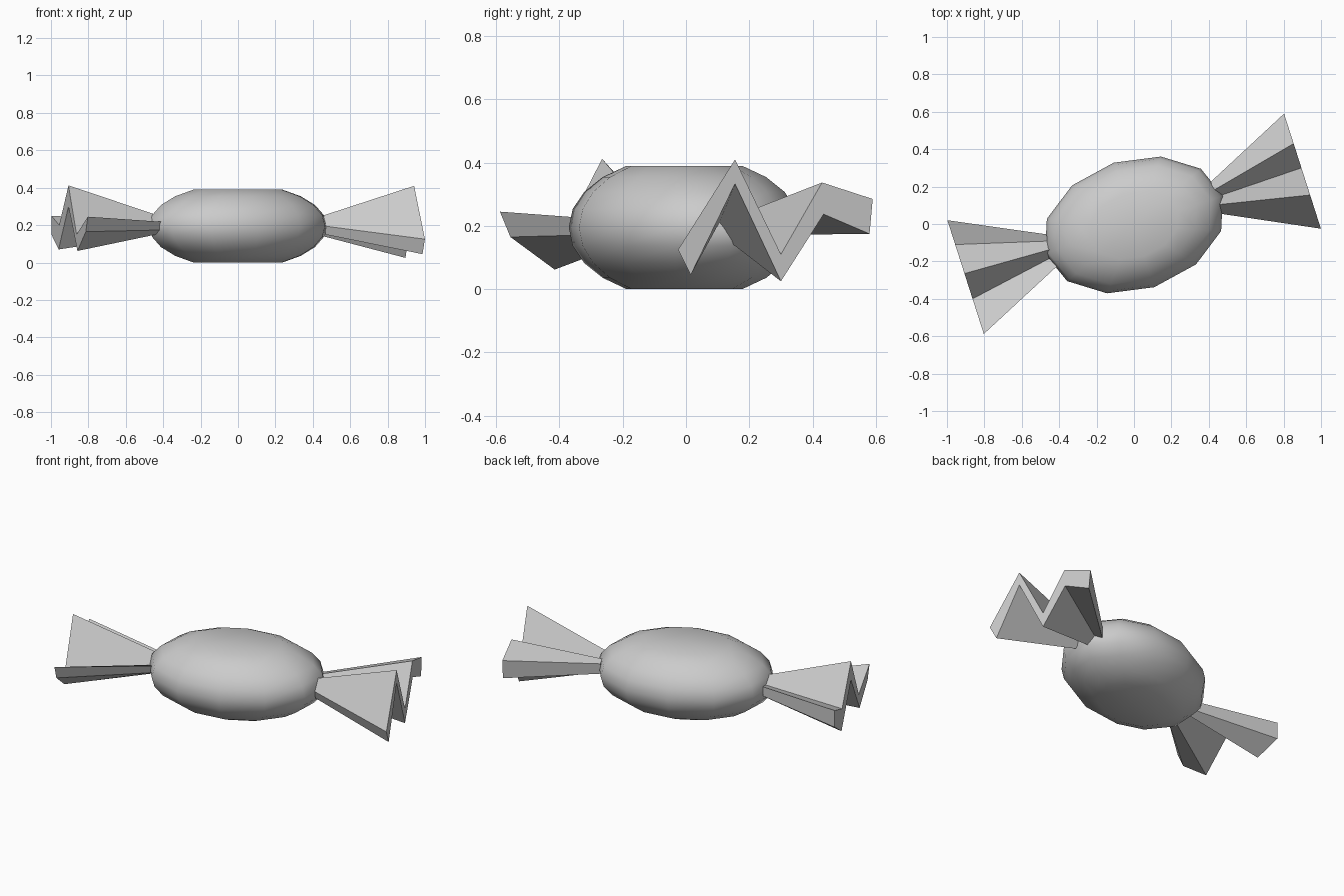
import bpy, bmesh
from math import sin, cos, pi, radians

cube = bpy.data.objects.get("Cube")
if cube:
    bpy.data.objects.remove(cube)

grey = bpy.data.materials.new("wrapper grey")
grey.use_nodes = True
COLOUR = (0.6, 0.6, 0.6, 1)
grey.diffuse_color = COLOUR
grey.node_tree.nodes["Principled BSDF"].inputs["Base Color"].default_value = COLOUR


def finish(name, bm, angle):
    bmesh.ops.recalc_face_normals(bm, faces=bm.faces)
    mesh = bpy.data.meshes.new(name)
    bm.to_mesh(mesh)
    bm.free()
    obj = bpy.data.objects.new(name, mesh)
    mesh.materials.append(grey)
    bpy.context.collection.objects.link(obj)
    bpy.ops.object.select_all(action="DESELECT")
    obj.select_set(True)
    bpy.context.view_layer.objects.active = obj
    bpy.ops.object.shade_smooth_by_angle(angle=radians(angle))
    return obj


def bridge(bm, loops):
    # Quads between successive closed loops, with both ends capped
    n = len(loops[0])
    for a, b in zip(loops, loops[1:]):
        for i in range(n):
            j = (i + 1) % n
            bm.faces.new((a[i], a[j], b[j], b[i]))


# Candy body: twelve-sided ellipsoid with flattened poles
bm = bmesh.new()
rings = []
for lat in range(-60, 61, 15):
    r, z = cos(radians(lat)), 0.195 + 0.225 * sin(radians(lat))
    rings.append([bm.verts.new((0.5 * r * cos(i * pi / 6), 0.35 * r * sin(i * pi / 6), z))
                  for i in range(12)])
bridge(bm, rings)
for ring, z in ((rings[0], 0), (rings[-1], 0.39)):
    pole = bm.verts.new((0, 0, z))
    for i in range(12):
        bm.faces.new((ring[i], ring[(i + 1) % 12], pole))
body = finish("candy_body", bm, 40)
body.rotation_euler.z = radians(18)
body.location.y = -0.005


# Pleated wrapper ends: zigzag sheet that narrows towards the body
def wrapper_end(name, upper, lower, side):
    bm = bmesh.new()
    y_mid = side * 0.285
    outer, neck = [], []
    for row in (upper, lower):
        outer.append([bm.verts.new((side * 0.9 - 0.32 * (y - y_mid), y, z)) for y, z in row])
        line = []
        for (y, z), (_, zu), (_, zl) in zip(row, upper, lower):
            t = (y - y_mid) / 0.305
            mid = (zu + zl) / 2
            line.append(bm.verts.new((side * 0.44 - 0.03 * t, side * 0.14 + 0.085 * t,
                                      0.195 + 0.2 * (mid - 0.2) + 0.55 * (z - mid))))
        neck.append(line)
    for top, bottom in (outer, neck):
        for i in range(len(top) - 1):
            bm.faces.new((top[i], top[i + 1], bottom[i + 1], bottom[i]))
    bridge(bm, [o + p[::-1] for o, p in (neck, outer)])
    finish(name, bm, 25)


wrapper_end("left_wrapper_end",
            [(-0.025, 0.125), (0.155, 0.41), (0.3, 0.11), (0.43, 0.337), (0.59, 0.285)],
            [(0.015, 0.045), (0.155, 0.333), (0.3, 0.025), (0.435, 0.237), (0.58, 0.175)], 1)
wrapper_end("right_wrapper_end",
            [(0.02, 0.25), (-0.11, 0.2), (-0.265, 0.412), (-0.4, 0.15), (-0.588, 0.245)],
            [(0.02, 0.15), (-0.1, 0.07), (-0.265, 0.3), (-0.415, 0.062), (-0.555, 0.165)], -1)
